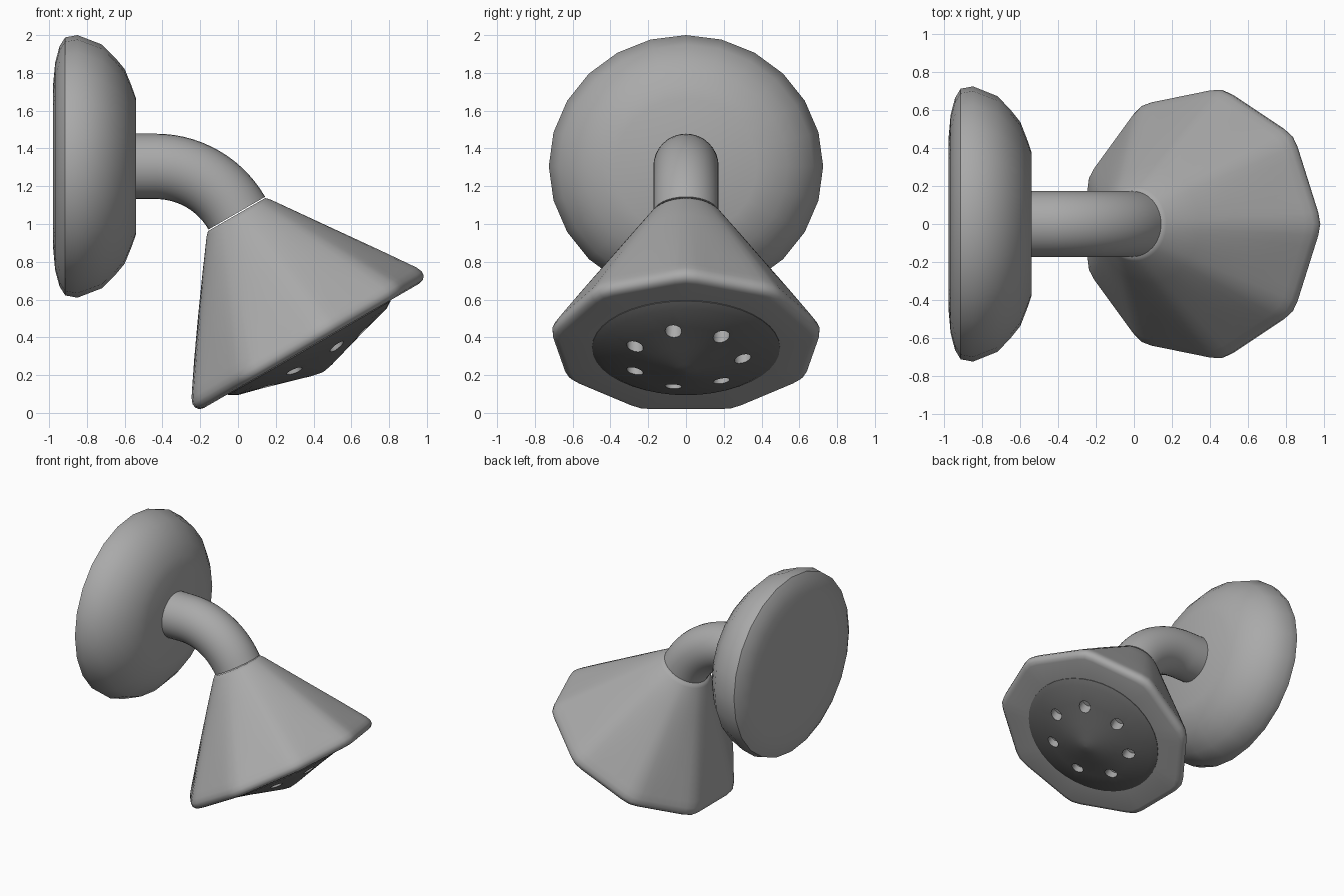
import bpy, bmesh, math
from mathutils import Matrix, Vector

if "Cube" in bpy.data.objects:
    bpy.data.objects.remove(bpy.data.objects["Cube"])


def material(name, v):
    m = bpy.data.materials.new(name)
    m.diffuse_color = (v, v, v, 1)
    m.use_nodes = True
    m.node_tree.nodes["Principled BSDF"].inputs["Base Color"].default_value = m.diffuse_color
    return m


GREY = material("satin grey", 0.40)
DARK = material("dark grey", 0.15)


def loft(name, rings, mats, frame=Matrix(), angle=40):
    """Skin a list of rings (lists of local points), capping both ends."""
    bm = bmesh.new()
    vs = [[bm.verts.new(frame @ Vector(p)) for p in ring] for ring in rings]
    n = len(vs[0])
    for a, b in zip(vs, vs[1:]):
        for i in range(n):
            j = (i + 1) % n
            bm.faces.new((a[i], a[j], b[j], b[i]))
    bm.faces.new(vs[0][::-1])
    bm.faces.new(vs[-1])
    bmesh.ops.recalc_face_normals(bm, faces=bm.faces)
    return finish(name, bm, mats, angle)


def finish(name, bm, mats, angle):
    me = bpy.data.meshes.new(name)
    bm.to_mesh(me)
    bm.free()
    ob = bpy.data.objects.new(name, me)
    bpy.context.collection.objects.link(ob)
    for m in mats:
        me.materials.append(m)
    smooth(ob, angle)
    return ob


def smooth(ob, angle):
    bpy.ops.object.select_all(action='DESELECT')
    ob.select_set(True)
    bpy.context.view_layer.objects.active = ob
    bpy.ops.object.shade_smooth_by_angle(angle=math.radians(angle))


def circle(r, t, n):
    return [(r * math.cos(2 * math.pi * i / n), r * math.sin(2 * math.pi * i / n), t)
            for i in range(n)]


# Wall plate: slightly oval rounded disc on the x axis
AXIS_Z = 1.305
profile = [(-0.98, 0.42), (-0.968, 0.55), (-0.945, 0.635), (-0.915, 0.683),
           (-0.85, 0.695), (-0.72, 0.645), (-0.65, 0.575), (-0.60, 0.515),
           (-0.565, 0.43), (-0.54, 0.36)]
plate = [[(x, 1.045 * q[0], AXIS_Z + q[1]) for q in circle(r, 0, 24)] for x, r in profile]
loft("wall_plate", plate, [GREY], angle=35)

# Arm: straight stub, then a 60 degree bend downwards
R, TILT, X0 = 0.495, math.radians(60), -0.435
arm = []
for k in range(-1, 15):
    a = TILT * max(k, 0) / 14
    cx = -0.6 if k < 0 else X0 + R * math.sin(a)
    cz = AXIS_Z - R * (1 - math.cos(a))
    arm.append([(cx + q[0] * math.sin(a), q[1], cz + q[0] * math.cos(a))
                for q in circle(0.173, 0, 32)])
loft("arm", arm, [GREY])

# Head frame: local x = uphill, local z = spray direction
d = Vector((math.cos(TILT), 0, -math.sin(TILT)))
u = Vector((math.sin(TILT), 0, math.cos(TILT)))
neck = Vector((-0.007, 0, 1.05))


def frame_at(o):
    m = Matrix((u, (0, -1, 0), d)).transposed().to_4x4()
    m.translation = o
    return m


# Head: round neck widening to a nine-sided rim with softened corners
SIDES, SUB, LENGTH = 9, 8, 0.80


def head_ring(t, r):
    f = min(t / 0.7, 1)
    pts = []
    for i in range(SIDES * SUB):
        a = 2 * math.pi * i / (SIDES * SUB)
        phi = math.radians((math.degrees(a) % 40) - 20)
        poly = min(1 / math.cos(phi), 1.05) / 1.05
        k = r * (1 - f + f * poly)
        pts.append((k * math.cos(a) - 0.02 * f, k * math.sin(a), t))
    return pts


head = [head_ring(t, r) for t, r in
        [(0, 0.175), (0.02, 0.195), (0.18, 0.312), (0.36, 0.444), (0.54, 0.576),
         (0.68, 0.677), (0.72, 0.705), (0.75, 0.718), (0.775, 0.716),
         (0.793, 0.70), (LENGTH, 0.675), (LENGTH, 0.45)]]
loft("shower_head", head, [GREY], frame_at(neck), angle=50)

# Spray face: shallow dark cone with seven nozzle holes cut in
base = frame_at(neck + d * LENGTH - u * 0.02)
dome = [circle(r, t, 40) for t, r in
        [(-0.03, 0.497), (0.004, 0.497), (0.03, 0.455), (0.065, 0.32),
         (0.105, 0.18), (0.14, 0.06), (0.15, 0.01)]]
face = loft("spray_face", dome, [DARK, GREY], base)

bm = bmesh.new()
for i in range(7):
    a = 2 * math.pi * i / 7
    pos = Matrix.Translation((0.3 * math.sin(a), -0.3 * math.cos(a), 0.103))
    bmesh.ops.create_cone(bm, cap_ends=True, segments=16, radius1=0.044, radius2=0.044,
                          depth=0.2, matrix=base @ pos)
for f in bm.faces:
    f.material_index = 1
cutter = finish("nozzle_cutter", bm, [DARK, GREY], 40)
cutter.hide_render = True

mod = face.modifiers.new("nozzles", 'BOOLEAN')
mod.operation = 'DIFFERENCE'
mod.solver = 'EXACT'
mod.object = cutter
bpy.context.view_layer.objects.active = face
bpy.ops.object.modifier_apply(modifier=mod.name)
bpy.data.objects.remove(cutter)
smooth(face, 40)
